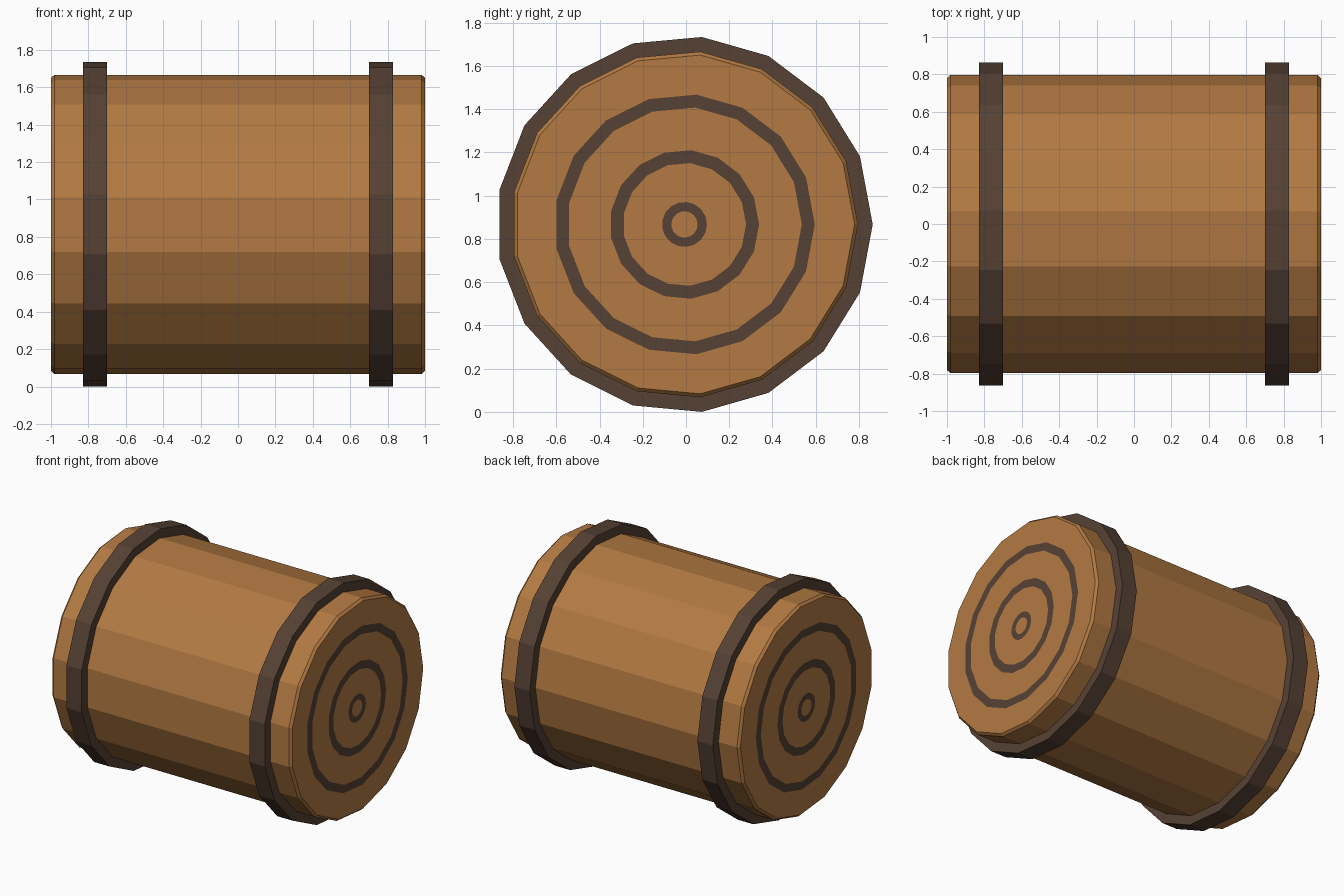
import bpy, bmesh, math

if "Cube" in bpy.data.objects:
    bpy.data.objects.remove(bpy.data.objects["Cube"])

SIDES = 17
CY, CZ = -0.007, 0.867          # axis of the log, running along x


def material(name, rgb):
    m = bpy.data.materials.new(name)
    m.diffuse_color = (*rgb, 1.0)
    m.use_nodes = True
    m.node_tree.nodes["Principled BSDF"].inputs["Base Color"].default_value = m.diffuse_color
    return m


wood = material("warm wood", (0.45, 0.195, 0.055))
dark = material("dark brown", (0.092, 0.053, 0.034))


def lathe(name, profile, mats, closed=False, rule=None):
    """Spin (x, radius) points around the x axis; rule(segment) picks a material."""
    bm = bmesh.new()
    loops = []
    for x, r in profile:
        loops.append([bm.verts.new((x,
                                    CY + r * math.cos(2 * math.pi * i / SIDES),
                                    CZ + r * math.sin(2 * math.pi * i / SIDES)))
                      for i in range(SIDES)])
    n = len(loops)
    for s in range(n if closed else n - 1):
        a, b = loops[s], loops[(s + 1) % n]
        for i in range(SIDES):
            j = (i + 1) % SIDES
            f = bm.faces.new((a[i], a[j], b[j], b[i]))
            f.material_index = rule(s) if rule else 0
    if not closed:
        bm.faces.new(loops[0])
        bm.faces.new(loops[-1])
    bmesh.ops.recalc_face_normals(bm, faces=bm.faces)
    me = bpy.data.meshes.new(name)
    bm.to_mesh(me)
    bm.free()
    for m in mats:
        me.materials.append(m)
    ob = bpy.data.objects.new(name, me)
    bpy.context.collection.objects.link(ob)
    return ob


# Log body: end faces cut into growth rings, small chamfer at each rim
ring_radii = [0.061, 0.104, 0.285, 0.345, 0.543, 0.603]
half = [(1.0, r) for r in ring_radii] + [(1.0, 0.787), (0.982, 0.803)]
profile = half + [(-x, r) for x, r in reversed(half)]
last = len(profile) - 2
dark_segments = {0, 2, 4, last, last - 2, last - 4}
lathe("log_body", profile, [wood, dark], rule=lambda s: int(s in dark_segments))

# Raised bands around the log
for side, label in ((-1, "left"), (1, "right")):
    a, b = side * 0.70, side * 0.828
    lathe(label + "_band", [(a, 0.79), (a, 0.871), (b, 0.871), (b, 0.79)],
          [dark], closed=True)
